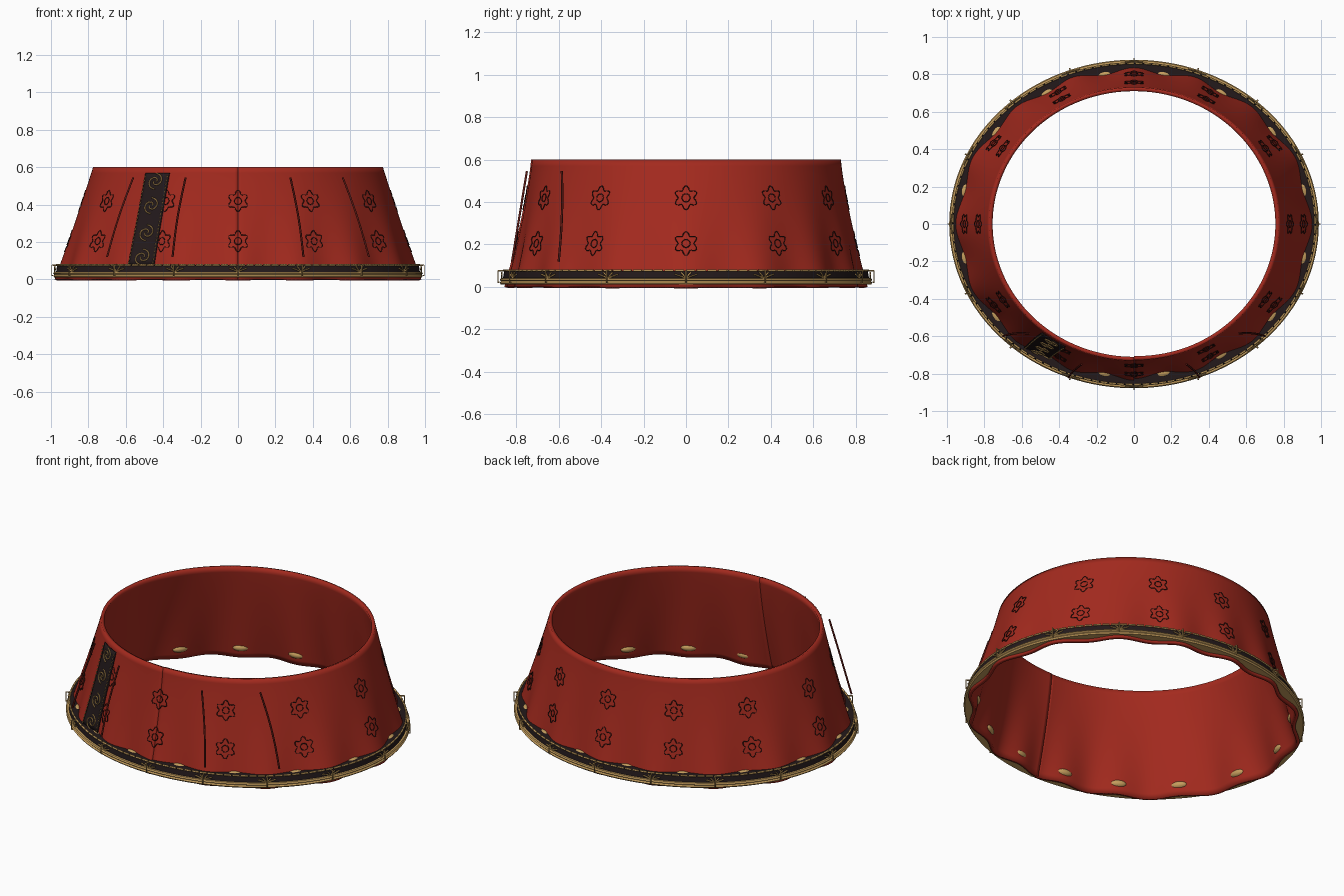
import bpy
import bmesh
from math import sin, cos, pi, sqrt, atan2, radians

if "Cube" in bpy.data.objects:
    bpy.data.objects.remove(bpy.data.objects["Cube"])

HEIGHT = 0.6
FRONT = -pi / 2


def material(name, rgb):
    mat = bpy.data.materials.new(name)
    mat.use_nodes = True
    mat.diffuse_color = (*rgb, 1)
    bsdf = mat.node_tree.nodes["Principled BSDF"]
    bsdf.inputs["Base Color"].default_value = (*rgb, 1)
    bsdf.inputs["Roughness"].default_value = 0.8
    return mat


RED = material("red cloth", (0.37, 0.023, 0.013))
BLACK = material("black cloth", (0.017, 0.010, 0.011))
GOLD = material("gold thread", (0.56, 0.34, 0.11))
INK = material("dark stitching", (0.025, 0.006, 0.005))
MAROON = material("maroon cord", (0.11, 0.010, 0.007))


def oval(angle, rx, ry):
    return 1 / sqrt((cos(angle) / rx) ** 2 + (sin(angle) / ry) ** 2)


def radii(z):
    low = 1 - z / HEIGHT
    return 0.775 + 0.188 * low, 0.73 + 0.108 * low ** 1.2


def cloth(angle, z, off=0.0):
    """Point on the flared, gently pleated cloth."""
    low = max(0, 1 - z / HEIGHT)
    r = oval(angle, *radii(z)) + 0.018 * low ** 2 * cos(16 * angle) + off
    return r * cos(angle), r * sin(angle), z


def rim(angle, z, off=0.0):
    """Point on the even oval of the hem trim."""
    r = oval(angle, 0.985, 0.875) + off
    return r * cos(angle), r * sin(angle), z


def front_angle(x, z):
    rx, ry = radii(z)
    return atan2(-ry * sqrt(1 - (x / rx) ** 2), x)


def grid_object(name, rows, mat, wrap_u=False, wrap_v=False):
    bm = bmesh.new()
    vs = [[bm.verts.new(p) for p in row] for row in rows]
    nu, nv = len(rows), len(rows[0])
    for i in range(nu if wrap_u else nu - 1):
        for j in range(nv if wrap_v else nv - 1):
            a, b = (i + 1) % nu, (j + 1) % nv
            bm.faces.new((vs[i][j], vs[a][j], vs[a][b], vs[i][b]))
    bmesh.ops.recalc_face_normals(bm, faces=bm.faces)
    mesh = bpy.data.meshes.new(name)
    bm.to_mesh(mesh)
    bm.free()
    mesh.materials.append(mat)
    obj = bpy.data.objects.new(name, mesh)
    bpy.context.collection.objects.link(obj)
    bpy.context.view_layer.objects.active = obj
    bpy.ops.object.select_all(action="DESELECT")
    obj.select_set(True)
    bpy.ops.object.shade_smooth_by_angle(angle=radians(40))
    return obj


def strokes(name, paths, width, mat, closed=False):
    data = bpy.data.curves.new(name, "CURVE")
    data.dimensions = "3D"
    data.bevel_depth = width
    data.bevel_resolution = 1
    data.use_fill_caps = True
    for path in paths:
        spline = data.splines.new("POLY")
        spline.points.add(len(path) - 1)
        for point, co in zip(spline.points, path):
            point.co = (*co, 1)
        spline.use_cyclic_u = closed
        spline.use_smooth = True
    data.materials.append(mat)
    obj = bpy.data.objects.new(name, data)
    bpy.context.collection.objects.link(obj)
    return obj


# Cloth band: one long strip whose starting end tucks under at the front seam
STEPS, LEVELS = 256, 20
rows = []
for i in range(STEPS + 1):
    turn = i / STEPS
    lap = -0.010 * max(0, 1 - turn * 14)
    rows.append([cloth(FRONT + turn * 2 * pi, HEIGHT * j / LEVELS,
                       lap * (1 - 0.6 * j / LEVELS))
                 for j in range(LEVELS + 1)])
band = grid_object("cloth_band", rows, RED)
outward = band.data.polygons[STEPS * LEVELS // 2]
facing_out = outward.normal.dot(outward.center) > 0
shell = band.modifiers.new("Thickness", "SOLIDIFY")
shell.thickness = 0.02
shell.offset = -1 if facing_out else 1


# Hem trim: black ribbon above a wider gold binding, both tucked into the cloth
def hem_ring(name, section, mat):
    rows = []
    for i in range(256):
        a = 2 * pi * i / 256
        rows.append([cloth(a, section[0][1], -0.012)]
                    + [rim(a, z, off) for off, z in section]
                    + [cloth(a, section[-1][1], -0.012)])
    return grid_object(name, rows, mat, True, True)


hem_ring("hem_ribbon", [(-0.018, 0.076), (-0.012, 0.037)], BLACK)
hem_ring("hem_binding", [(-0.012, 0.041), (-0.002, 0.040), (0.003, 0.033),
                         (-0.003, 0.027), (0.003, 0.019), (-0.003, 0.011)], GOLD)

# Top edging of the trim, stitched as short dashes
dashes = []
for k in range(120):
    start = 2 * pi * k / 120
    dashes.append([rim(start + s * 0.0145, 0.078, -0.016) for s in range(4)])
strokes("hem_edge_stitches", dashes, 0.0055, GOLD)

# Sixteen small fan motifs on the ribbon
fans = []
for k in range(16):
    a = 2 * pi * k / 16
    for lean in (-0.055, -0.025, 0.025, 0.055):
        top = 0.076 - abs(lean) * 0.3
        fans.append([rim(a + lean * t, 0.038 + (top - 0.038) * t ** 0.7, -0.006)
                     for t in (0, 0.35, 0.7, 1)])
    fans.append([rim(a, z, off) for z, off in
                 ((0.022, 0.004), (0.022, 0.011), (0.076, 0.011), (0.076, -0.012))])
strokes("hem_fan_motifs", fans, 0.004, GOLD)

# Gold studs that pass through the cloth between the fans
for k in range(16):
    a = 2 * pi * (k + 0.5) / 16
    bpy.ops.mesh.primitive_uv_sphere_add(segments=16, ring_count=10, radius=1,
                                         location=cloth(a, 0.059, -0.004))
    stud = bpy.context.object
    stud.name = "hem_stud"
    stud.scale = (0.027, 0.05, 0.023)
    stud.rotation_euler.z = a
    stud.data.materials.append(GOLD)
    bpy.ops.object.shade_smooth()


# Stitched flowers in two rows of twelve
def on_cloth(angle, z, u, v, off):
    r = oval(angle, *radii(z))
    return cloth(angle + u / r, z + v, off)


flowers = []
for z in (0.42, 0.205):
    for k in range(12):
        a = FRONT + k * pi / 6
        for size, lobe, count in ((0.047, 0.2, 48), (0.019, 0, 16)):
            loop = []
            for i in range(count):
                t = 2 * pi * i / count
                r = size * (1 + lobe * cos(6 * t))
                loop.append(on_cloth(a, z, r * sin(t), r * cos(t), 0.001))
            flowers.append(loop)
strokes("flower_stitching", flowers, 0.0023, INK, closed=True)

# Raised cords on either side of the front
cords = []
for side in (-1, 1):
    for x0, x1, y0, y1, bow in ((0.28, 0.35, 0.75, 0.82, 0.0),
                                (0.56, 0.70, 0.585, 0.60, -0.015)):
        path = []
        for i in range(13):
            t = i / 12
            bend = sin(pi * t)
            path.append((side * (x0 + (x1 - x0) * t + 0.008 * bend),
                         -(y0 + (y1 - y0) * t) - 0.5 * bow * bend,
                         0.545 - 0.425 * t))
        cords.append(path)
strokes("front_cords", cords, 0.0055, MAROON)


# Black panel down the right of the front
def panel_point(u, z, off):
    x = -0.512 + 0.088 * (z - 0.08) / 0.49 + u
    return cloth(front_angle(x, z), z, off)


rows = [[panel_point(-0.063 + 0.126 * i / 8, 0.08 + 0.49 * j / 20, 0.012)
         for j in range(21)] for i in range(9)]
panel = grid_object("front_panel", rows, BLACK)
panel.modifiers.new("Thickness", "SOLIDIFY").thickness = 0.006

# Scroll embroidery and dashed borders on the panel
scrolls = []
for z in (0.12, 0.25, 0.395, 0.525):
    for flip in (0, pi):
        scrolls.append([panel_point((0.006 + 0.036 * i / 24) * cos(flip + i * 0.2),
                                    z + (0.006 + 0.036 * i / 24) * sin(flip + i * 0.2),
                                    0.018) for i in range(25)])
borders = []
for u in (-0.058, 0.058):
    for k in range(24):
        z = 0.085 + 0.02 * k
        borders.append([panel_point(u, z + s, 0.018) for s in (0, 0.005, 0.01)])
strokes("panel_scrolls", scrolls, 0.004, GOLD)
strokes("panel_border_stitches", borders, 0.0032, GOLD)
